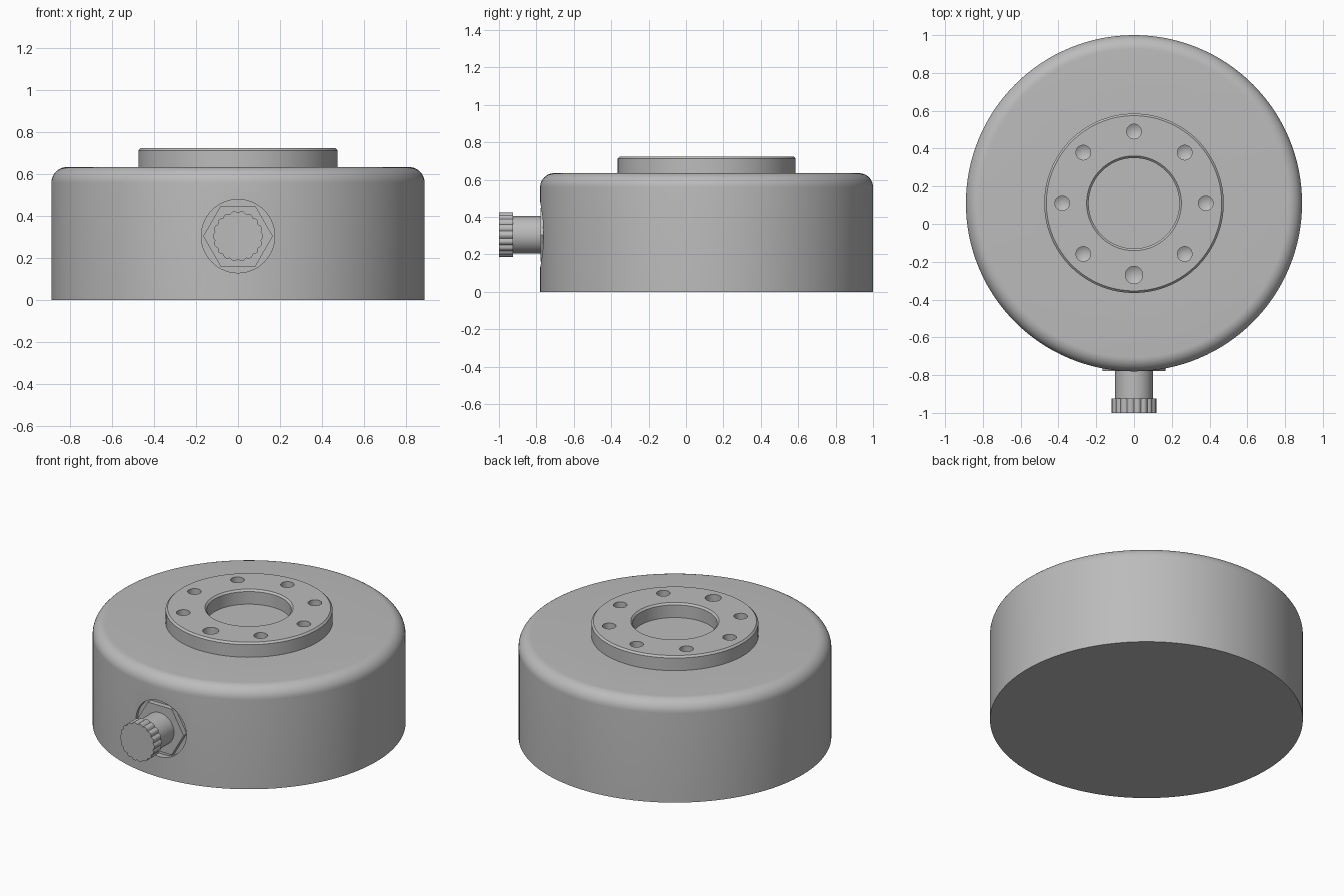
import bpy, bmesh, math
from mathutils import Matrix, Vector

if "Cube" in bpy.data.objects:
    bpy.data.objects.remove(bpy.data.objects["Cube"], do_unlink=True)

CY = 0.11        # body axis offset in y
PORT_Z = 0.305   # height of the side connector

grey = bpy.data.materials.new("metal_grey")
grey.use_nodes = True
colour = (0.5, 0.5, 0.5, 1)
grey.diffuse_color = colour
grey.node_tree.nodes["Principled BSDF"].inputs["Base Color"].default_value = colour


def make_object(name, bm):
    bmesh.ops.recalc_face_normals(bm, faces=bm.faces)
    mesh = bpy.data.meshes.new(name)
    bm.to_mesh(mesh)
    bm.free()
    mesh.materials.append(grey)
    obj = bpy.data.objects.new(name, mesh)
    bpy.context.collection.objects.link(obj)
    return obj


def activate(obj):
    bpy.ops.object.select_all(action="DESELECT")
    obj.select_set(True)
    bpy.context.view_layer.objects.active = obj


def lathe(bm, profile, steps, matrix):
    """Revolve (radius, height) points that start and end on the axis."""
    verts = [bm.verts.new((r, 0, z)) for r, z in profile]
    edges = [bm.edges.new(pair) for pair in zip(verts, verts[1:])]
    geom = bmesh.ops.spin(bm, geom=verts + edges, cent=(0, 0, 0), axis=(0, 0, 1),
                          angle=math.tau, steps=steps, use_duplicate=False)
    del geom
    bmesh.ops.remove_doubles(bm, verts=bm.verts, dist=1e-5)
    # Only the newest, still untransformed piece is moved
    moved = bm.verts.layers.int.get("moved") or bm.verts.layers.int.new("moved")
    fresh = [v for v in bm.verts if not v[moved]]
    bmesh.ops.transform(bm, matrix=matrix, verts=fresh)
    for v in fresh:
        v[moved] = 1


def prism(name, outline, y_back, y_front):
    """Extrude an (x, z) outline around the connector axis along y."""
    bm = bmesh.new()
    face = bm.faces.new([bm.verts.new((x, y_back, PORT_Z + z)) for x, z in outline])
    ext = bmesh.ops.extrude_face_region(bm, geom=[face])
    front = [g for g in ext["geom"] if isinstance(g, bmesh.types.BMVert)]
    bmesh.ops.translate(bm, verts=front, vec=(0, y_front - y_back, 0))
    return make_object(name, bm)


def ring(count, radius):
    """Closed outline; radius is a function of the angle."""
    angles = [math.tau * i / count for i in range(count)]
    return [(radius(a) * math.cos(a), radius(a) * math.sin(a)) for a in angles]


# Housing with rounded shoulder, raised mounting flange and shallow bore
R, TOP, FILLET = 0.89, 0.635, 0.075
FR, FTOP, BORE, CH = 0.475, 0.725, 0.24, 0.011
shoulder = [(R - FILLET + FILLET * math.cos(a), TOP - FILLET + FILLET * math.sin(a))
            for a in (math.pi / 2 * i / 10 for i in range(11))]
profile = [(0, 0), (R, 0)] + shoulder + [
    (FR, TOP), (FR, FTOP - CH), (FR - CH, FTOP),
    (BORE + CH, FTOP), (BORE, FTOP - CH), (BORE, TOP), (0, TOP)]
bm = bmesh.new()
lathe(bm, profile, 128, Matrix.Translation((0, CY, 0)))
housing = make_object("housing", bm)

# Cutter for the eight bolt holes, the front one slightly larger
bm = bmesh.new()
for i in range(8):
    a = math.tau * i / 8 - math.pi / 2
    r = 0.046 if i == 0 else 0.039
    floor = FTOP - 0.12
    drill = [(0, floor - 0.6 * r), (r, floor), (r, FTOP + 0.05), (0, FTOP + 0.05)]
    place = Matrix.Translation((0.38 * math.cos(a), CY + 0.38 * math.sin(a), 0))
    lathe(bm, drill, 32, place)
hole_cutter = make_object("hole_cutter", bm)

# Cutter for the flat round recess behind the connector
recess_cutter = prism("recess_cutter", ring(64, lambda a: 0.175), -0.745, -0.9)

for cutter in (hole_cutter, recess_cutter):
    cutter.hide_render = True
    mod = housing.modifiers.new("cut", "BOOLEAN")
    mod.operation = "DIFFERENCE"
    mod.solver = "EXACT"
    mod.object = cutter
    activate(housing)
    bpy.ops.object.modifier_apply(modifier=mod.name)
    bpy.data.objects.remove(cutter, do_unlink=True)

# Connector: hexagonal nut, round stem and fluted cap
nut = prism("connector_nut", ring(6, lambda a: 0.166), -0.74, -0.777)
stem = prism("connector_stem", ring(48, lambda a: 0.1), -0.75, -0.93)
cap = prism("connector_cap",
            ring(18 * 8, lambda a: 0.111 + 0.009 * abs(math.cos(9 * a))), -0.925, -1.0)

for obj in (housing, nut, stem, cap):
    activate(obj)
    bpy.ops.object.shade_smooth_by_angle(angle=math.radians(30))
